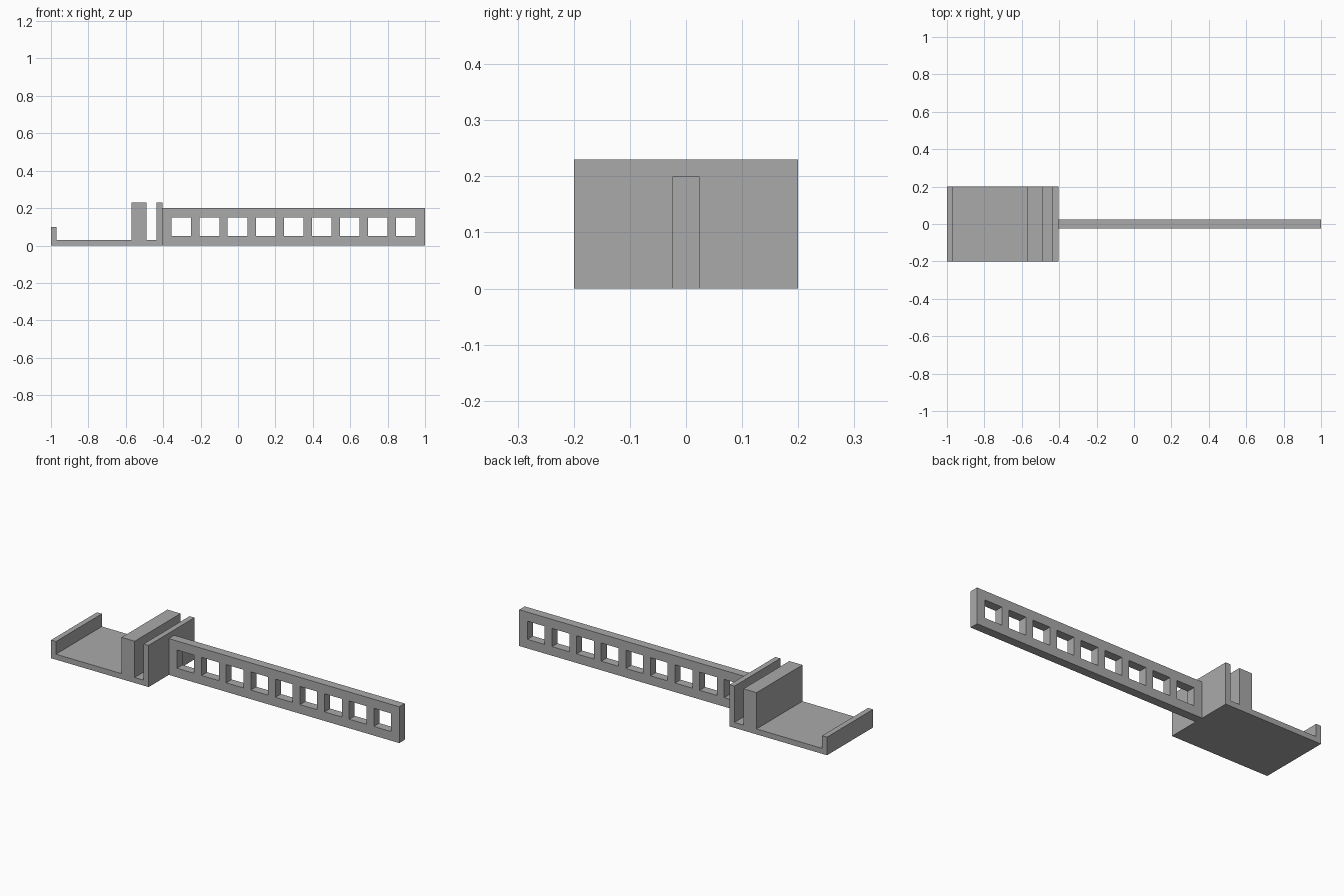
import bpy
from math import pi

cube = bpy.data.objects.get("Cube")
if cube:
    bpy.data.objects.remove(cube, do_unlink=True)

GREY = (0.4, 0.4, 0.4, 1)
grey = bpy.data.materials.new("plain grey")
grey.use_nodes = True
grey.diffuse_color = GREY
grey.node_tree.nodes["Principled BSDF"].inputs["Base Color"].default_value = GREY


def rect(x0, x1, z0, z1):
    return [(x0, z0), (x1, z0), (x1, z1), (x0, z1)]


def extruded_profile(name, loops, depth):
    """Extrude a side outline (first loop) with holes (other loops) along y."""
    curve = bpy.data.curves.new(name + "_outline", "CURVE")
    curve.dimensions = "2D"
    curve.fill_mode = "BOTH"
    curve.extrude = depth / 2
    for loop in loops:
        spline = curve.splines.new("POLY")
        spline.points.add(len(loop) - 1)
        for point, (x, z) in zip(spline.points, loop):
            point.co = (x, z, 0, 1)
        spline.use_cyclic_u = True
    temp = bpy.data.objects.new(name + "_outline", curve)
    bpy.context.collection.objects.link(temp)
    graph = bpy.context.evaluated_depsgraph_get()
    mesh = bpy.data.meshes.new_from_object(temp.evaluated_get(graph))
    bpy.data.objects.remove(temp, do_unlink=True)
    bpy.data.curves.remove(curve)

    obj = bpy.data.objects.new(name, mesh)
    obj.rotation_euler.x = pi / 2
    bpy.context.collection.objects.link(obj)
    mesh.materials.clear()
    mesh.materials.append(grey)
    for face in mesh.polygons:
        face.use_smooth = False
        face.material_index = 0
    return obj


# Tray: floor with a low end lip, a thick block and a thin wall
LEFT, JOINT, FLOOR, TOP = -1.0, -0.405, 0.03, 0.23
tray = [(LEFT, 0), (JOINT, 0), (JOINT, TOP), (JOINT - 0.03, TOP),
        (JOINT - 0.03, FLOOR), (-0.49, FLOOR), (-0.49, TOP), (-0.57, TOP),
        (-0.57, FLOOR), (LEFT + 0.03, FLOOR), (LEFT + 0.03, 0.1), (LEFT, 0.1)]
extruded_profile("tray_bracket", [tray], 0.4)

# Arm: long upright bar pierced by a row of square windows
windows = []
for i in range(9):
    start = JOINT + 0.05 + 0.15 * i
    windows.append(rect(start, start + 0.105, 0.05, 0.15))
extruded_profile("slotted_arm", [rect(JOINT, 1, 0, 0.2)] + windows, 0.048)
